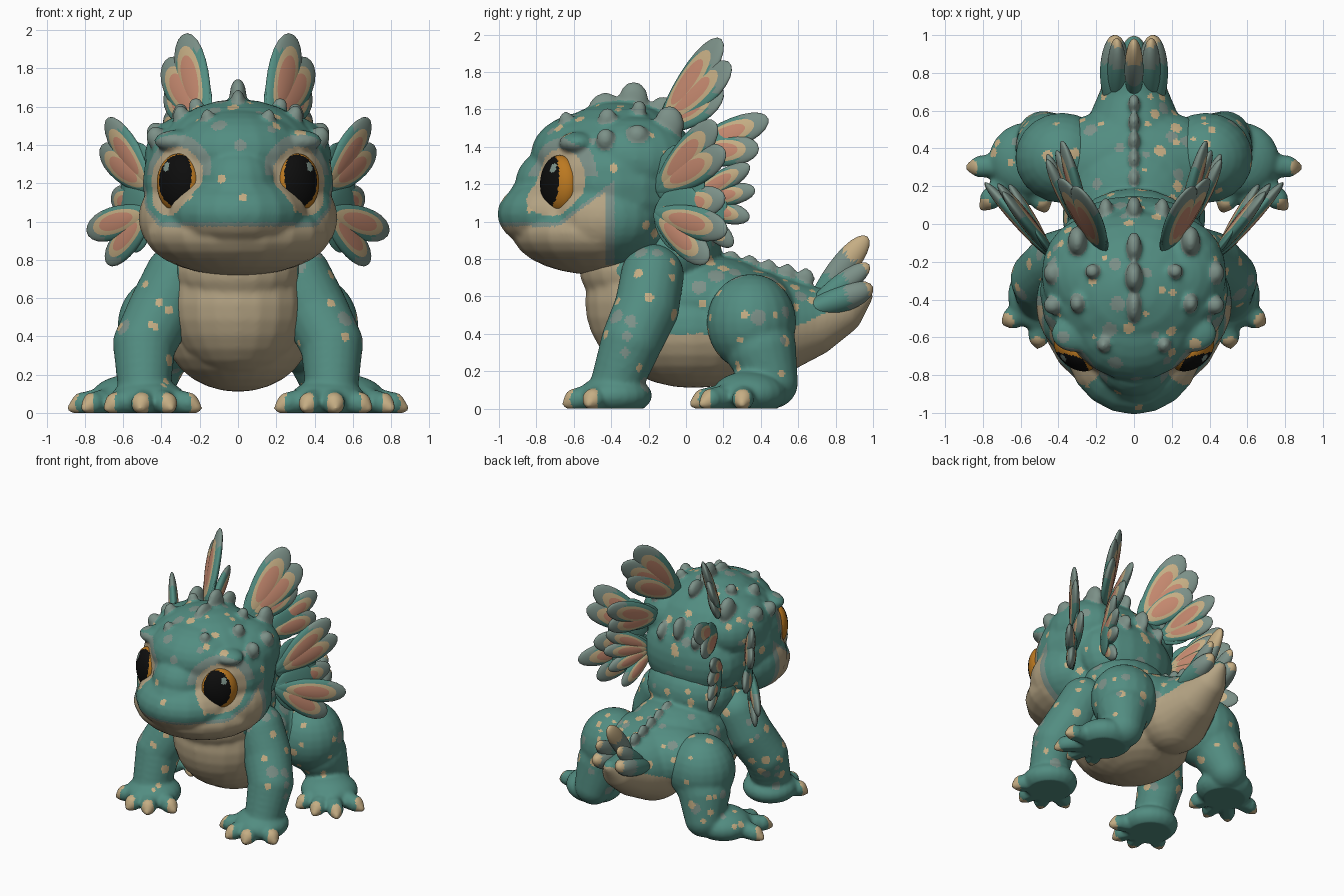
import bpy, bmesh, math, random
from mathutils import Vector, Matrix, kdtree

cube = bpy.data.objects.get("Cube")
if cube:
    bpy.data.objects.remove(cube, do_unlink=True)

random.seed(7)
TEAL, GREY, TAN, CREAM, PINK, AMBER, BLACK = range(7)
COLOURS = [("teal skin", (0.085, 0.265, 0.22)), ("grey green", (0.20, 0.28, 0.245)),
           ("tan belly", (0.46, 0.37, 0.23)), ("cream spots", (0.56, 0.42, 0.23)),
           ("pink membrane", (0.56, 0.25, 0.16)), ("amber iris", (0.50, 0.19, 0.015)),
           ("black pupil", (0.004, 0.004, 0.004))]
MATERIALS = []
for label, rgb in COLOURS:
    mat = bpy.data.materials.new(label)
    mat.use_nodes = True
    mat.diffuse_color = (*rgb, 1)
    shader = next(n for n in mat.node_tree.nodes if n.type == 'BSDF_PRINCIPLED')
    shader.inputs["Base Color"].default_value = (*rgb, 1)
    shader.inputs["Roughness"].default_value = 0.8
    MATERIALS.append(mat)


def unit_sphere(segments, rings):
    bm = bmesh.new()
    bmesh.ops.create_uvsphere(bm, u_segments=segments, v_segments=rings, radius=1)
    mesh = bpy.data.meshes.new("unit sphere")
    bm.to_mesh(mesh)
    bm.free()
    return mesh


# Shared spheres: rough blocks, fin leaves and finely divided eyes
BLOCK, LEAF, EYEBALL = unit_sphere(20, 14), unit_sphere(24, 24), unit_sphere(48, 48)


def sides(c):
    """Mirror anything that is off the centre line."""
    return (1, -1) if abs(c[0]) > 0.001 else (1,)


def ball(bm, c, r):
    """Ellipsoid, mirrored when off centre."""
    for s in sides(c):
        mesh = BLOCK.copy()
        mesh.transform(Matrix.Translation((s * c[0], c[1], c[2])) @ Matrix.Diagonal((*r, 1)))
        bm.from_mesh(mesh)
        bpy.data.meshes.remove(mesh)


def chain(bm, *points):
    """Tapered limb through (x, y, z, radius) points."""
    for a, b in zip(points, points[1:]):
        for i in range(6):
            p = Vector(a).lerp(Vector(b), i / 5)
            ball(bm, p[:3], (p[3],) * 3)


def on_knob(p, knobs):
    """True on the skin covering one of the ellipsoid knobs."""
    q = Vector((abs(p.x), p.y, p.z))
    return any(sum(((q[i] - c[i]) / r[i]) ** 2 for i in range(3)) < 1.2 for c, r in knobs)


def new_object(name, bm):
    mesh = bpy.data.meshes.new(name)
    bm.to_mesh(mesh)
    bm.free()
    ob = bpy.data.objects.new(name, mesh)
    bpy.context.collection.objects.link(ob)
    return ob


def finish(ob):
    for mat in MATERIALS:
        ob.data.materials.append(mat)
    for p in ob.data.polygons:
        p.use_smooth = True


def sculpt(name, bm, rule, spots):
    """Fuse the rough shapes into one skin, then paint it by rule and add spots."""
    ob = new_object(name, bm)
    remesh = ob.modifiers.new("fuse", 'REMESH')
    remesh.mode, remesh.voxel_size = 'VOXEL', 0.0125
    smooth = ob.modifiers.new("soften", 'SMOOTH')
    smooth.factor, smooth.iterations = 0.5, 10
    graph = bpy.context.evaluated_depsgraph_get()
    mesh = bpy.data.meshes.new_from_object(ob.evaluated_get(graph))
    ob.modifiers.clear()
    ob.data = mesh
    for v in mesh.vertices:
        v.co.z = max(v.co.z, 0)
    finish(ob)
    tree = kdtree.KDTree(len(mesh.polygons))
    bare = []
    for p in mesh.polygons:
        c = p.center.copy()
        tree.insert(c, p.index)
        colour = rule(c)
        p.material_index = colour
        if colour == TEAL and c.z > 0.12:
            bare.append(c)
    tree.balance()
    for c in random.sample(bare, spots):
        colour, size = random.choice(((CREAM, 1), (CREAM, 1), (GREY, 1.4)))
        for _, i, _ in tree.find_range(c, random.uniform(0.014, 0.032) * size):
            if mesh.polygons[i].material_index == TEAL:
                mesh.polygons[i].material_index = colour


def disc(bm, base, tip, half_width, normal, thick, paint, taper=0.2, source=LEAF):
    """Flattened leaf from base to tip, painted by its own flat coordinates."""
    for s in sides(base):
        flip = Vector((s, 1, 1))
        a, b, n = Vector(base) * flip, Vector(tip) * flip, Vector(normal) * flip
        axis = (b - a).normalized()
        side = axis.cross(n).normalized()
        n = side.cross(axis)
        half = (b - a).length / 2
        mesh = source.copy()
        for p in mesh.polygons:
            p.material_index = paint(p.center.x * s, p.center.y)
        for v in mesh.vertices:
            x, y, z = v.co
            x *= 1 - taper / 2 + taper * y
            v.co = (a + b) / 2 + side * x * half_width + axis * y * half + n * z * thick
        bm.from_mesh(mesh)
        bpy.data.meshes.remove(mesh)


def membrane(x, y):
    d = math.hypot(x, y)
    if d < 0.52:
        return PINK
    if d < 0.72:
        return CREAM
    return GREY if y > 0.5 else TEAL


def web(x, y):
    return TEAL


def horn(x, y):
    return CREAM if y > 0.4 else GREY if y > -0.2 else TEAL


def tail_lobe(x, y):
    return CREAM if y > 0.85 else GREY if y > 0.3 else TEAL


def fan(name, base, tips, half_width, normal, web_tip, web_width):
    """Frill made of overlapping leaves sharing one root and a web."""
    bm = bmesh.new()
    disc(bm, base, web_tip, web_width, normal, 0.024, web)
    for tip in tips:
        disc(bm, base, tip, half_width, normal, 0.036, membrane)
    finish(new_object(name, bm))


# Head: skull, muzzle, jaw, cheeks, brows and knobs
EYE = Vector((0.31, -0.675, 1.2))
LOOK = Vector((0.63, -0.78, 0))
SKULL_KNOBS = [((0, -0.28, 1.65), (0.045, 0.08, 0.1)), ((0, -0.43, 1.61), (0.04, 0.09, 0.08)),
               ((0, -0.12, 1.6), (0.04, 0.08, 0.07)), ((0.3, -0.09, 1.52), (0.05, 0.08, 0.1)),
               ((0.43, -0.26, 1.46), (0.05, 0.06, 0.06)), ((0.3, -0.42, 1.55), (0.04, 0.05, 0.06)),
               ((0.16, -0.64, 1.54), (0.035, 0.04, 0.05)), ((0.43, -0.43, 1.44), (0.05, 0.05, 0.06)),
               ((0.22, -0.25, 1.6), (0.04, 0.04, 0.05)), ((0, 0.08, 1.36), (0.04, 0.07, 0.09)),
               ((0.15, 0.06, 1.3), (0.04, 0.08, 0.07))]


def head_rule(p):
    q = Vector((abs(p.x), p.y, p.z)) - EYE
    u = (q.x * 0.78 + q.y * 0.63 - 0.01) / 0.185
    ring = math.hypot(u, (q.z - 0.01) / 0.18)
    if q.dot(LOOK) > -0.12:
        if ring < 1:
            return TAN
        if ring < 1.35 and q.z > 0.04:
            return GREY
    lip = 0.975 + max(0, p.y + 0.68) * 0.75
    if p.y < -0.43 and p.z < lip or p.z < 0.77 and p.y < -0.2:
        return TAN
    if p.y < -0.38 and p.z < lip + 0.022 or on_knob(p, SKULL_KNOBS):
        return GREY
    return TEAL


bm = bmesh.new()
for c, r in [((0, -0.36, 1.2), (0.5, 0.46, 0.44)), ((0, -0.62, 1.04), (0.37, 0.39, 0.22)),
             ((0, -0.47, 0.94), (0.49, 0.46, 0.225)), ((0, -0.5, 1.36), (0.36, 0.33, 0.23)),
             ((0, -0.68, 1.2), (0.22, 0.235, 0.2)), ((0, -0.6, 1.14), (0.26, 0.345, 0.17)),
             ((0.3, -0.42, 1.02), (0.22, 0.28, 0.22)), ((0.25, -0.27, 1.33), (0.24, 0.3, 0.23)),
             ((0.31, -0.58, 1.42), (0.13, 0.1, 0.06)), ((0, -0.1, 1.1), (0.4, 0.25, 0.32)),
             *SKULL_KNOBS]:
    ball(bm, c, r)
sculpt("head", bm, head_rule, 70)


# Eyes
def eye_paint(x, y):
    if math.hypot(x - 0.2, y - 0.55) < 0.16:
        return GREY
    if math.hypot((x + 0.15) / 0.74, (y - 0.1) / 0.86) < 1:
        return BLACK
    return AMBER


bm = bmesh.new()
up = Vector((0, 0, 0.155))
disc(bm, EYE - up, EYE + up, 0.13, LOOK, 0.085, eye_paint, 0, EYEBALL)
finish(new_object("eyes", bm))

# Crest fins and side frills
fan("crest_fins", (0.17, -0.14, 1.5), [(0.29, 0.19, 1.975), (0.38, 0.24, 1.84), (0.37, 0.2, 1.7)],
    0.115, (0.7, -0.69, 0.26), (0.28, 0.1, 1.74), 0.14)
fan("rear_fins", (0.25, -0.02, 1.36), [(0.38, 0.44, 1.55), (0.41, 0.39, 1.39)],
    0.09, (0.85, -0.45, 0.1), (0.36, 0.25, 1.42), 0.12)
fan("upper_side_frills", (0.43, -0.16, 1.16), [(0.69, 0.16, 1.53), (0.72, 0.21, 1.38)],
    0.1, (0.85, -0.53, 0), (0.6, 0.08, 1.3), 0.19)
fan("lower_side_frills", (0.44, -0.17, 1.05),
    [(0.66, 0.21, 1.13), (0.79, 0.22, 0.95), (0.69, 0.12, 0.79)],
    0.095, (0.85, -0.53, 0), (0.61, 0.07, 1.0), 0.2)
fan("back_frills", (0.3, 0, 1.1),
    [(0.46, 0.34, 1.3), (0.46, 0.37, 1.17), (0.44, 0.34, 1.02), (0.38, 0.25, 0.87)],
    0.065, (0.88, -0.45, 0), (0.42, 0.22, 1.08), 0.16)

# Torso and tail, with a row of spine bumps
SPINE = [((0, 0.24 + 0.1 * i, 0.79 - 0.024 * i), (0.03, 0.05, 0.06)) for i in range(5)]


def torso_rule(p):
    if p.z < 0.4 + max(0, p.y - 0.5) * 0.45:
        return TAN
    if p.y < -0.2 and abs(p.x) < 0.31:
        return TAN
    return GREY if on_knob(p, SPINE) else TEAL


bm = bmesh.new()
for c, r in [((0, -0.2, 0.57), (0.36, 0.34, 0.38)), ((0, -0.28, 0.74), (0.33, 0.29, 0.22)),
             ((0, 0.04, 0.42), (0.38, 0.48, 0.31)), ((0, 0.32, 0.5), (0.5, 0.3, 0.25)),
             ((0, 0.1, 0.58), (0.36, 0.4, 0.24)), ((0, -0.08, 0.85), (0.35, 0.27, 0.25)), *SPINE]:
    ball(bm, c, r)
chain(bm, (0, 0.42, 0.44, 0.28), (0, 0.65, 0.46, 0.19), (0, 0.82, 0.52, 0.13), (0, 0.95, 0.6, 0.05))
sculpt("torso", bm, torso_rule, 80)

# Tail fins
bm = bmesh.new()
disc(bm, (0, 0.66, 0.54), (0, 0.97, 0.92), 0.075, (1, 0, 0), 0.05, horn)
disc(bm, (0.09, 0.64, 0.52), (0.09, 0.98, 0.77), 0.065, (1, 0, 0.2), 0.05, tail_lobe)
disc(bm, (0.1, 0.6, 0.5), (0.1, 1.0, 0.65), 0.08, (1, 0, 0.2), 0.08, tail_lobe)
finish(new_object("tail_fins", bm))


# Legs: limb, foot pad and clawed toes
def leg(name, limb, pads, root, toes):
    bm = bmesh.new()
    chain(bm, *limb)
    for c, r in pads:
        ball(bm, c, r)
    for x, y in toes:
        chain(bm, (*root, 0.08, 0.08), (x * 0.8 + root[0] * 0.2, y * 0.8 + root[1] * 0.2, 0.05, 0.06),
              (x, y, 0.025, 0.025))

    def rule(p):
        near = min(math.hypot(abs(p.x) - x, p.y - y) for x, y in toes)
        return CREAM if near < 0.045 else TEAL

    sculpt(name, bm, rule, 75)


leg("front_legs",
    [(0.32, -0.18, 0.71, 0.17), (0.4, -0.21, 0.54, 0.175), (0.49, -0.29, 0.36, 0.165),
     (0.49, -0.37, 0.14, 0.14)],
    [((0.47, -0.38, 0.07), (0.2, 0.2, 0.11))], (0.47, -0.4),
    [(0.21, -0.5), (0.35, -0.63), (0.51, -0.64), (0.68, -0.52)])
leg("hind_legs",
    [(0.36, 0.35, 0.47, 0.22), (0.44, 0.4, 0.32, 0.19), (0.48, 0.46, 0.14, 0.14)],
    [((0.38, 0.35, 0.46), (0.25, 0.24, 0.26)), ((0.56, 0.34, 0.08), (0.21, 0.2, 0.12))], (0.58, 0.32),
    [(0.87, 0.3), (0.8, 0.09), (0.64, 0.04), (0.47, 0.08)])
for mesh in (BLOCK, LEAF, EYEBALL):
    bpy.data.meshes.remove(mesh)
